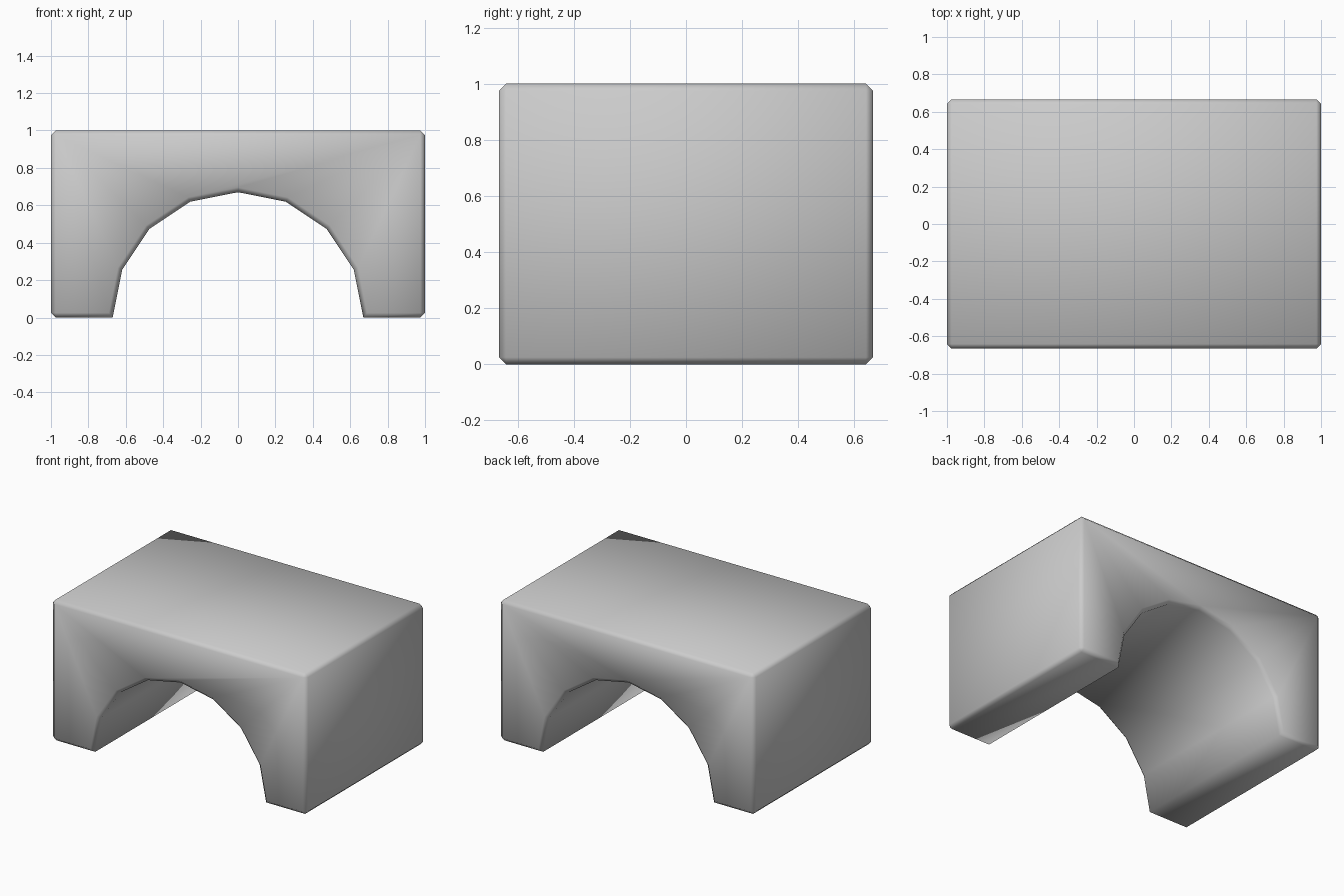
import bpy, bmesh, math

if "Cube" in bpy.data.objects:
    bpy.data.objects.remove(bpy.data.objects["Cube"])

R, DEPTH, STEPS, CHAMFER = 0.67, 1.333, 8, 0.025

# Profile: block outline with an eight-sided half-round opening
profile = [(-1, 0), (-1, 1), (1, 1), (1, 0)]
profile += [(R * math.cos(math.pi * i / STEPS), R * math.sin(math.pi * i / STEPS))
            for i in range(STEPS + 1)]

bm = bmesh.new()
face = bm.faces.new([bm.verts.new((x, -DEPTH / 2, z)) for x, z in profile])
ext = bmesh.ops.extrude_face_region(bm, geom=[face], use_keep_orig=True)
new_verts = [g for g in ext["geom"] if isinstance(g, bmesh.types.BMVert)]
bmesh.ops.translate(bm, verts=new_verts, vec=(0, DEPTH, 0))
bmesh.ops.recalc_face_normals(bm, faces=bm.faces)


# Chamfer the outer edges and arch rims, keep the inner foot edges sharp
def inner_foot(e):
    return all(abs(abs(v.co.x) - R) < 1e-4 and abs(v.co.z) < 1e-4 for v in e.verts)


edges = [e for e in bm.edges
         if e.calc_face_angle(0) > math.radians(30) and not inner_foot(e)]
bmesh.ops.bevel(bm, geom=edges, offset=CHAMFER, offset_type='OFFSET',
                segments=1, profile=0.5, affect='EDGES', clamp_overlap=True)
bmesh.ops.recalc_face_normals(bm, faces=bm.faces)

# Smooth shading all over
for f in bm.faces:
    f.smooth = True
mesh = bpy.data.meshes.new("arch_block")
bm.to_mesh(mesh)
bm.free()
bpy.context.collection.objects.link(bpy.data.objects.new("arch_block", mesh))
